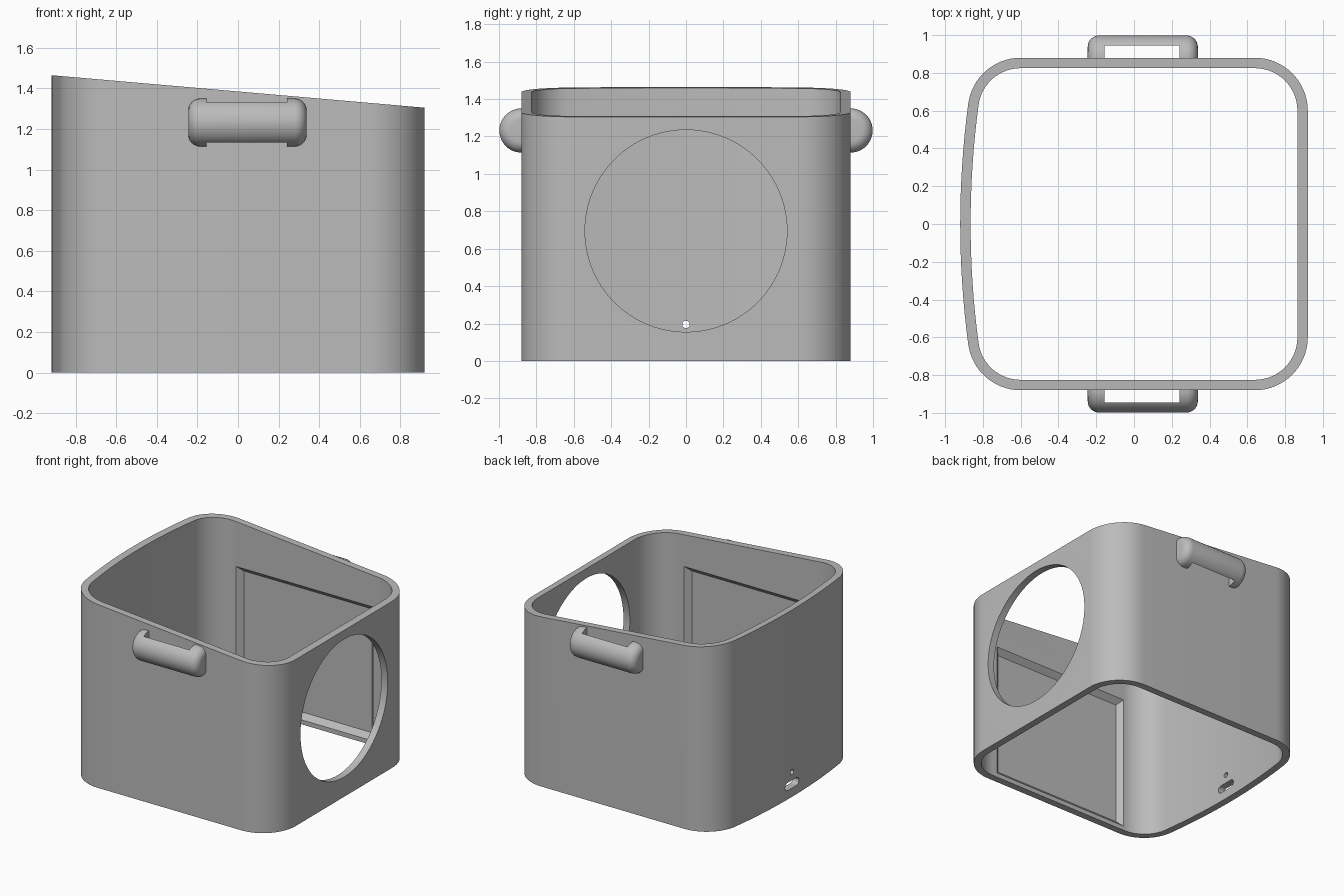
import bpy, bmesh, math
from mathutils import Matrix, Vector

if "Cube" in bpy.data.objects:
    bpy.data.objects.remove(bpy.data.objects["Cube"])

grey = bpy.data.materials.new("light grey")
grey.diffuse_color = (0.5, 0.5, 0.5, 1)
grey.use_nodes = True
grey.node_tree.nodes["Principled BSDF"].inputs["Base Color"].default_value = grey.diffuse_color

WALL = 0.055
HX, HY = 0.92, 0.88          # half width and half depth of the body


def finish(name, bm, hide=False):
    bmesh.ops.recalc_face_normals(bm, faces=bm.faces)
    me = bpy.data.meshes.new(name)
    bm.to_mesh(me)
    bm.free()
    me.materials.append(grey)
    ob = bpy.data.objects.new(name, me)
    bpy.context.collection.objects.link(ob)
    ob.hide_render = hide
    return ob


def cut(target, cutter):
    """Subtract the cutter from the target, then delete the cutter."""
    mod = target.modifiers.new("cut", 'BOOLEAN')
    mod.operation = 'DIFFERENCE'
    mod.solver = 'EXACT'
    mod.object = cutter
    bpy.context.view_layer.objects.active = target
    bpy.ops.object.modifier_apply(modifier=mod.name)
    bpy.data.objects.remove(cutter)


def smooth(ob):
    bpy.ops.object.select_all(action='DESELECT')
    ob.select_set(True)
    bpy.context.view_layer.objects.active = ob
    bpy.ops.object.shade_smooth_by_angle(angle=math.radians(25))


def arc(cx, cy, r, a0, a1, n):
    return [(cx + r * math.cos(a0 + (a1 - a0) * i / n),
             cy + r * math.sin(a0 + (a1 - a0) * i / n)) for i in range(n + 1)]


def outline(off):
    """Rounded plan with a gently bowed left wall, offset inwards."""
    R, r, q = 4.8, 0.28, math.pi / 2
    bow_x = -HX + R
    cy = HY - r
    lx = bow_x - math.sqrt((R - r) ** 2 - cy ** 2)
    t = math.atan2(cy, bow_x - lx)
    rx = HX - r
    pts = arc(rx, -cy, r - off, -q, 0, 16)
    pts += arc(rx, cy, r - off, 0, q, 16)
    pts += arc(lx, cy, r - off, q, math.pi - t, 16)
    pts += arc(bow_x, 0, R - off, math.pi - t, math.pi + t, 16)[1:-1]
    pts += arc(lx, -cy, r - off, math.pi + t, 3 * q, 16)
    return pts


def prism_x(points, x0, x1, name):
    """Closed (y, z) profile extruded along x."""
    bm = bmesh.new()
    f = bm.faces.new([bm.verts.new((x0, y, z)) for y, z in points])
    ext = bmesh.ops.extrude_face_region(bm, geom=[f])
    vs = [v for v in ext["geom"] if isinstance(v, bmesh.types.BMVert)]
    bmesh.ops.translate(bm, vec=(x1 - x0, 0, 0), verts=vs)
    return finish(name, bm, True)


# Body: open tube with a sloping top rim
bm = bmesh.new()
rings = []
for off in (0, WALL):
    pts = outline(off)
    rings.append([bm.verts.new((x, y, 0)) for x, y in pts])
    rings.append([bm.verts.new((x, y, 1.385 - 0.087 * x)) for x, y in pts])
ob_, ot, ib, it = rings
n = len(ob_)
for a, b in ((ob_, ot), (ot, it), (it, ib), (ib, ob_)):
    for i in range(n):
        j = (i + 1) % n
        bm.faces.new((a[i], a[j], b[j], b[i]))
body = finish("body", bm)

# Large round opening in the right wall
cut(body, prism_x(arc(0, 0.695, 0.54, 0, 2 * math.pi, 96)[:-1], 0.75, 1.05, "opening_cutter"))

# Small round hole and cable slot in the left wall
cut(body, prism_x(arc(0, 0.195, 0.02, 0, 2 * math.pi, 24)[:-1], -1.05, -0.75, "pin_cutter"))
q = math.pi / 2
slot = arc(0.055, 0.1, 0.03, -q, q, 10) + arc(-0.055, 0.1, 0.03, q, 3 * q, 10)
cut(body, prism_x(slot, -1.05, -0.75, "slot_cutter"))

# Shallow bevelled panels on the inside of the front and back walls
DEPTH = 0.04
for side in (-1, 1):
    bm = bmesh.new()
    bmesh.ops.create_cube(bm, size=2)
    for v in bm.verts:
        d = DEPTH if v.co.y * side > 0 else -0.05
        v.co = Vector((v.co.x * (0.595 - d),
                       side * (HY - WALL + d),
                       0.56 + v.co.z * (0.525 - d)))
    cut(body, finish("panel_cutter", bm, True))
smooth(body)

# Handles: half-round bars with rounded ends, hollowed behind the grip
X0, X1, RAD, FIL, HZ = -0.245, 0.338, 0.118, 0.06, 1.232
for side, name in ((-1, "front_handle"), (1, "back_handle")):
    prof = [(X0, 0)] + arc(X0 + FIL, RAD - FIL, FIL, math.pi, q, 8)
    prof += arc(X1 - FIL, RAD - FIL, FIL, q, 0, 8) + [(X1, 0)]
    bm = bmesh.new()
    STEPS = 32
    rows = []
    for k in range(STEPS + 1):
        a = math.pi * k / STEPS
        rows.append([bm.verts.new((x, side * (HY + r * math.sin(a)), HZ - r * math.cos(a)))
                     for x, r in prof])
    for r0, r1 in zip(rows, rows[1:]):
        for i in range(len(prof) - 1):
            bm.faces.new((r0[i], r0[i + 1], r1[i + 1], r1[i]))
    bmesh.ops.remove_doubles(bm, verts=bm.verts, dist=1e-5)
    bmesh.ops.holes_fill(bm, edges=[e for e in bm.edges if e.is_boundary], sides=0)
    handle = finish(name, bm)
    bm = bmesh.new()
    bmesh.ops.create_cube(bm, size=1, matrix=Matrix.Translation((0.043, side * (HY + 0.015), HZ))
                          @ Matrix.Diagonal((0.396, 0.1, 0.4, 1)))
    cut(handle, finish("grip_cutter", bm, True))
    smooth(handle)
